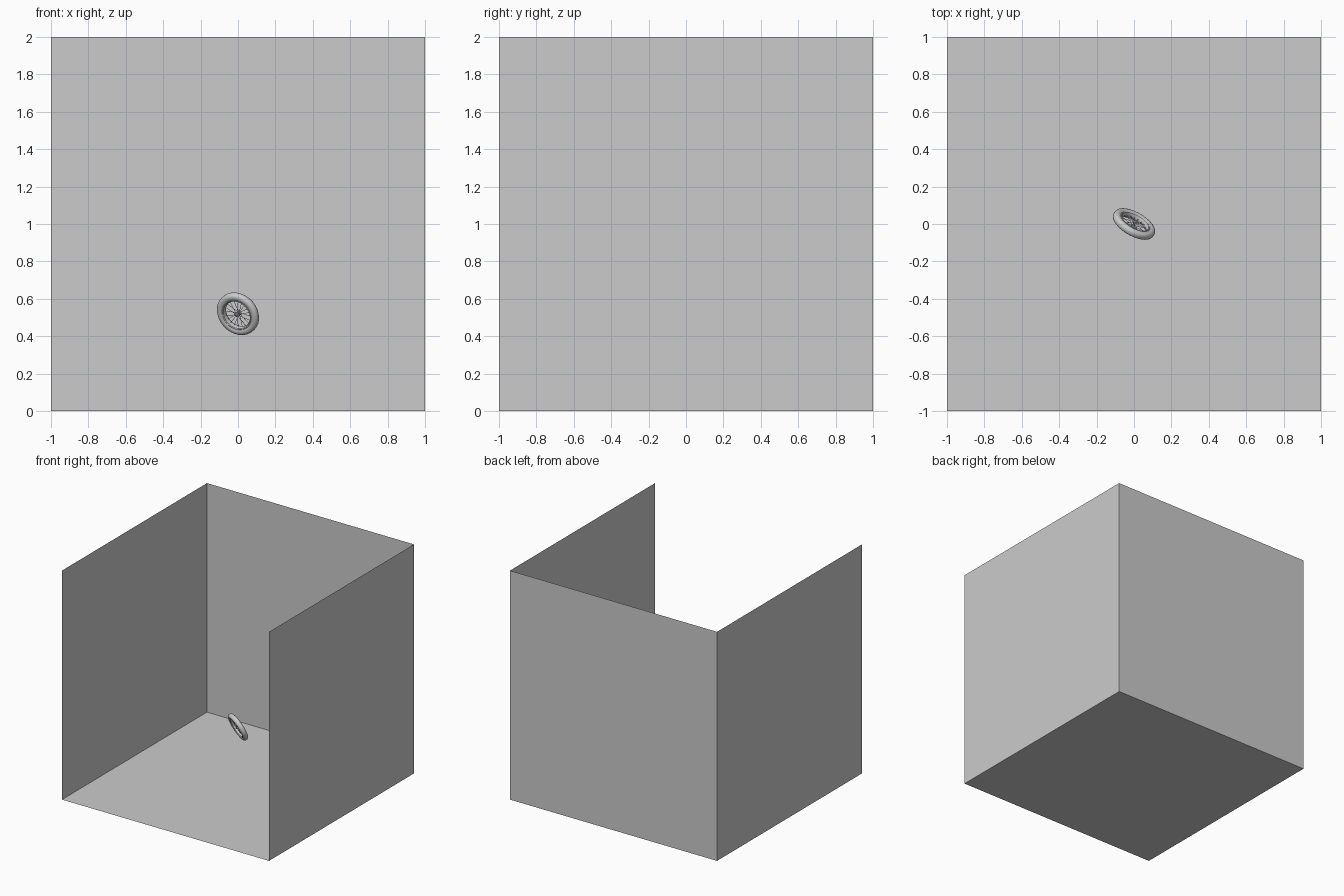
import bpy, bmesh, math
from mathutils import Vector, Matrix

if "Cube" in bpy.data.objects:
    bpy.data.objects.remove(bpy.data.objects["Cube"])

AXIS = Vector((0.45, 0.79, 0.42)).normalized()
PLACE = Matrix.Translation((0, 0, 0.52)) @ Vector((0, 0, 1)).rotation_difference(AXIS).to_matrix().to_4x4()


def make_object(name, bm, matrix=None, smooth=False):
    bmesh.ops.recalc_face_normals(bm, faces=bm.faces)
    mesh = bpy.data.meshes.new(name)
    bm.to_mesh(mesh)
    bm.free()
    ob = bpy.data.objects.new(name, mesh)
    bpy.context.collection.objects.link(ob)
    if matrix:
        ob.matrix_world = matrix
    if smooth:
        bpy.ops.object.select_all(action='DESELECT')
        ob.select_set(True)
        bpy.context.view_layer.objects.active = ob
        bpy.ops.object.shade_smooth_by_angle(angle=math.radians(35))
    return ob


def panel(name, corners):
    bm = bmesh.new()
    bm.faces.new([bm.verts.new(c) for c in corners])
    return make_object(name, bm)


def lathe(name, profile, sides=32):
    """Closed (radius, height) profile turned around the wheel axis."""
    bm = bmesh.new()
    rings = []
    for i in range(sides):
        a = math.tau * i / sides
        rings.append([bm.verts.new((r * math.cos(a), r * math.sin(a), h)) for r, h in profile])
    n = len(profile)
    for i in range(sides):
        p, q = rings[i], rings[(i + 1) % sides]
        for j in range(n):
            k = (j + 1) % n
            bm.faces.new((p[j], q[j], q[k], p[k]))
    return make_object(name, bm, PLACE, True)


# Room: floor and three thin walls, open at the front and top
panel("floor", [(-1, -1, 0), (1, -1, 0), (1, 1, 0), (-1, 1, 0)])
panel("back_wall", [(-1, 1, 0), (1, 1, 0), (1, 1, 2), (-1, 1, 2)])
panel("left_wall", [(-1, -1, 0), (-1, 1, 0), (-1, 1, 2), (-1, -1, 2)])
panel("right_wall", [(1, -1, 0), (1, 1, 0), (1, 1, 2), (1, -1, 2)])

# Tyre with rounded tread and sidewalls
half = [(0.122, 0.008), (0.117, 0.016), (0.107, 0.021), (0.096, 0.021), (0.087, 0.017)]
lathe("tyre", half + [(r, -h) for r, h in reversed(half)])

# Rim with raised lips and a dropped centre
half = [(0.083, 0.010), (0.088, 0.017), (0.085, 0.019), (0.080, 0.016), (0.076, 0.006)]
lathe("rim", half + [(r, -h) for r, h in reversed(half)])

# Hub with two flanges
half = [(0.006, 0.008), (0.013, 0.010), (0.013, 0.014), (0.007, 0.015), (0.006, 0.021), (0.002, 0.021)]
lathe("hub", half + [(r, -h) for r, h in reversed(half)], 16)

# Spokes alternate between the two hub flanges
bm = bmesh.new()
COUNT = 20
for i in range(COUNT):
    a = math.tau * i / COUNT
    start = Vector((0.011 * math.cos(a), 0.011 * math.sin(a), 0.012 if i % 2 else -0.012))
    end = Vector((0.079 * math.cos(a), 0.079 * math.sin(a), 0))
    d = end - start
    m = Matrix.Translation((start + end) / 2) @ d.to_track_quat('Z', 'Y').to_matrix().to_4x4()
    bmesh.ops.create_cone(bm, cap_ends=True, segments=6, radius1=0.0013, radius2=0.0013,
                          depth=d.length, matrix=m)
make_object("spokes", bm, PLACE, True)
